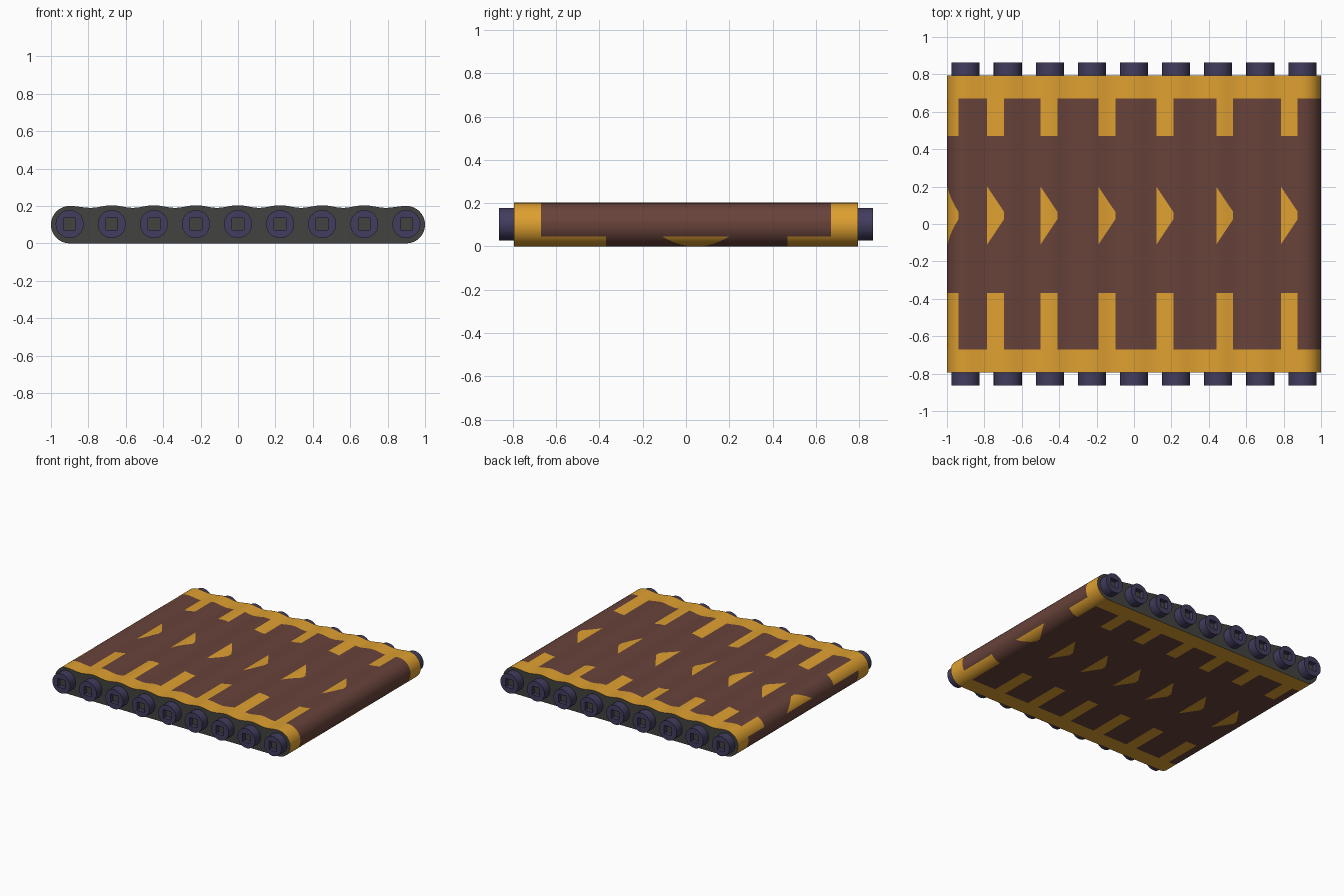
import bpy, bmesh, math

if "Cube" in bpy.data.objects:
    bpy.data.objects.remove(bpy.data.objects["Cube"])

def mat(name, c):
    m = bpy.data.materials.new(name)
    m.diffuse_color = (*c, 1)
    m.use_nodes = True
    m.node_tree.nodes["Principled BSDF"].inputs["Base Color"].default_value = m.diffuse_color
    return m

BROWN = mat("belt brown", (0.136, 0.055, 0.042))
YELLOW = mat("marking yellow", (0.73, 0.35, 0.03))
GREY = mat("side grey", (0.055, 0.055, 0.053))
PURPLE = mat("roller purple", (0.054, 0.045, 0.11))

HALF, R, CAP = 0.9, 0.1, math.pi * 0.1
TOTAL = 4 * HALF + 2 * CAP
STEP = 0.225

def outline(s):
    """Point on the belt loop at distance s from the top left."""
    s %= TOTAL
    if s <= 2 * HALF:                                   # rippled top run
        x = s - HALF
        c = math.cos(2 * math.pi * x / STEP)
        amp = 0.005 if abs(x) > HALF - STEP / 2 else 0.0068
        return x, 0.19 + amp * (1 + c)
    s -= 2 * HALF
    if s <= CAP:                                        # right end
        return HALF + R * math.sin(s / R), R + R * math.cos(s / R)
    s -= CAP
    if s <= 2 * HALF:                                   # flat underside
        return HALF - s, 0.0
    a = (s - 2 * HALF) / R                              # left end
    return -HALF - R * math.sin(a), R - R * math.cos(a)

def finish(bm, name, mats, angle=40):
    bmesh.ops.recalc_face_normals(bm, faces=bm.faces)
    me = bpy.data.meshes.new(name)
    bm.to_mesh(me)
    bm.free()
    ob = bpy.data.objects.new(name, me)
    bpy.context.collection.objects.link(ob)
    for m in mats:
        me.materials.append(m)
    bpy.ops.object.select_all(action='DESELECT')
    bpy.context.view_layer.objects.active = ob
    ob.select_set(True)
    bpy.ops.object.shade_smooth_by_angle(angle=math.radians(angle))
    return ob

# Belt: columns run round the loop, rows run across it
MARK = 0.09
starts = [-0.13, 0.115, 0.40, 0.71, 1.02, 1.34, 1.685, 2.015]
starts += [2.015 + 0.298 * i for i in range(1, 7)]
ends = starts[1:] + [starts[0] + TOTAL]
columns = []                                            # (distance, arrow opening, in mark)
for a, b in zip(starts, ends):
    for i in range(6):
        columns.append((a + MARK * i / 6, 1 - 0.87 * i / 6, True))
    n = 14
    for i in range(n):
        columns.append((a + MARK + (b - a - MARK) * i / n, 0.13 + 0.87 * i / n, False))

bm = bmesh.new()
grid = []
for s, w, _ in columns:
    x, z = outline(s)
    rows = (-0.795, -0.67, -0.37, 0.045 - 0.155 * w, 0.045 + 0.155 * w, 0.47, 0.67, 0.795)
    grid.append([bm.verts.new((x, y, z)) for y in rows])
for i, (_, _, marked) in enumerate(columns):
    p, q = grid[i], grid[(i + 1) % len(grid)]
    for j in range(7):
        f = bm.faces.new((p[j], q[j], q[j + 1], p[j + 1]))
        f.material_index = int(j in (0, 6) or (marked and j in (1, 3, 5)))
# Grey sides closing the belt
for j in (0, 7):
    bm.faces.new([c[j] for c in grid]).material_index = 2
finish(bm, "conveyor_belt", (BROWN, YELLOW, GREY))

# Roller ends with square sockets
def roller(name, x, side):
    bm = bmesh.new()
    n = 32
    rings = []
    for y, r, square in ((0.78, 0.075, False), (0.863, 0.075, False),
                         (0.863, 0.032, True), (0.83, 0.032, True)):
        ring = []
        for k in range(n):
            a = 2 * math.pi * k / n
            c, d = math.cos(a), math.sin(a)
            m = r / max(abs(c), abs(d)) if square else r
            ring.append(bm.verts.new((x + m * c, side * y, 0.103 + m * d)))
        rings.append(ring)
    for p, q in zip(rings, rings[1:]):
        for k in range(n):
            bm.faces.new((p[k], p[(k + 1) % n], q[(k + 1) % n], q[k]))
    bm.faces.new(rings[0])
    bm.faces.new(rings[-1]).material_index = 1
    finish(bm, name, (PURPLE, GREY))

for i in range(9):
    for side, label in ((-1, "front"), (1, "back")):
        roller(f"{label}_roller_end_{i + 1}", -HALF + STEP * i, side)
